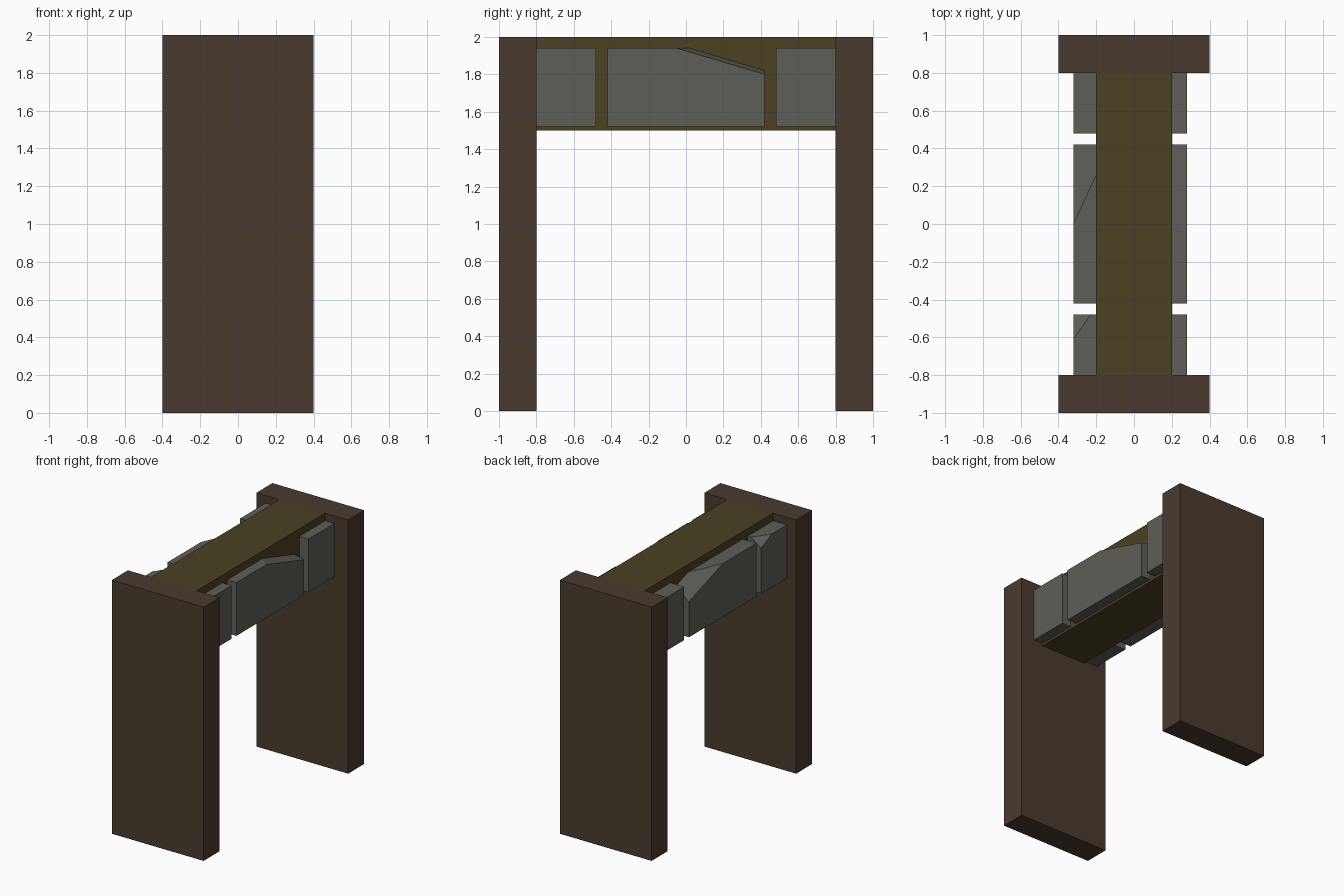
import bpy, bmesh
from mathutils import Vector

cube = bpy.data.objects.get("Cube")
if cube:
    bpy.data.objects.remove(cube, do_unlink=True)


def material(name, color):
    mat = bpy.data.materials.new(name)
    mat.use_nodes = True
    mat.diffuse_color = (*color, 1)
    bsdf = next(n for n in mat.node_tree.nodes if n.type == 'BSDF_PRINCIPLED')
    bsdf.inputs["Base Color"].default_value = (*color, 1)
    return mat


brown = material("dark brown", (0.067, 0.044, 0.028))
olive = material("olive brown", (0.070, 0.053, 0.016))
grey = material("stone grey", (0.112, 0.114, 0.098))


def block(name, low, high, mat, chip=None):
    """Box between two corners; chip is three points of a plane that cuts off its upper side."""
    low, high = Vector(low), Vector(high)
    bm = bmesh.new()
    bmesh.ops.create_cube(bm, size=1)
    for v in bm.verts:
        v.co = (low + high) / 2 + v.co * (high - low)
    if chip:
        a, b, c = map(Vector, chip)
        normal = (b - a).cross(c - a).normalized()
        if normal.z < 0:
            normal.negate()
        cut = bmesh.ops.bisect_plane(bm, geom=bm.verts[:] + bm.edges[:] + bm.faces[:],
                                     plane_co=a, plane_no=normal, clear_outer=True)
        edges = [e for e in cut["geom_cut"] if isinstance(e, bmesh.types.BMEdge)]
        bmesh.ops.contextual_create(bm, geom=edges)
        bmesh.ops.recalc_face_normals(bm, faces=bm.faces)
    mesh = bpy.data.meshes.new(name)
    bm.to_mesh(mesh)
    bm.free()
    mesh.materials.append(mat)
    obj = bpy.data.objects.new(name, mesh)
    bpy.context.collection.objects.link(obj)


# Upright slabs and the beam between them
block("front_slab", (-0.4, -1, 0), (0.4, -0.8, 2), brown)
block("back_slab", (-0.4, 0.8, 0), (0.4, 1, 2), brown)
block("beam", (-0.2, -0.8, 1.5), (0.2, 0.8, 2), olive)

# Stone plates along both sides of the beam, some with a chipped corner
BOTTOM, TOP = 1.52, 1.94
spans = {"front": (-0.8, -0.48), "middle": (-0.42, 0.42), "back": (0.48, 0.8)}
sides = {"left": (0.2, 0.28), "right": (-0.32, -0.2)}
chips = {
    "left_middle": ((0.28, -0.05, TOP), (0.28, 0.42, 1.8), (0.2, 0.02, TOP)),
    "right_middle": ((-0.32, 0, TOP), (-0.32, 0.42, 1.8), (-0.2, 0.26, TOP)),
    "right_front": ((-0.32, -0.61, TOP), (-0.32, -0.48, 1.88), (-0.23, -0.48, TOP)),
}
for side, (x0, x1) in sides.items():
    for place, (y0, y1) in spans.items():
        key = f"{side}_{place}"
        block(f"{key}_stone", (x0, y0, BOTTOM), (x1, y1, TOP), grey, chips.get(key))
